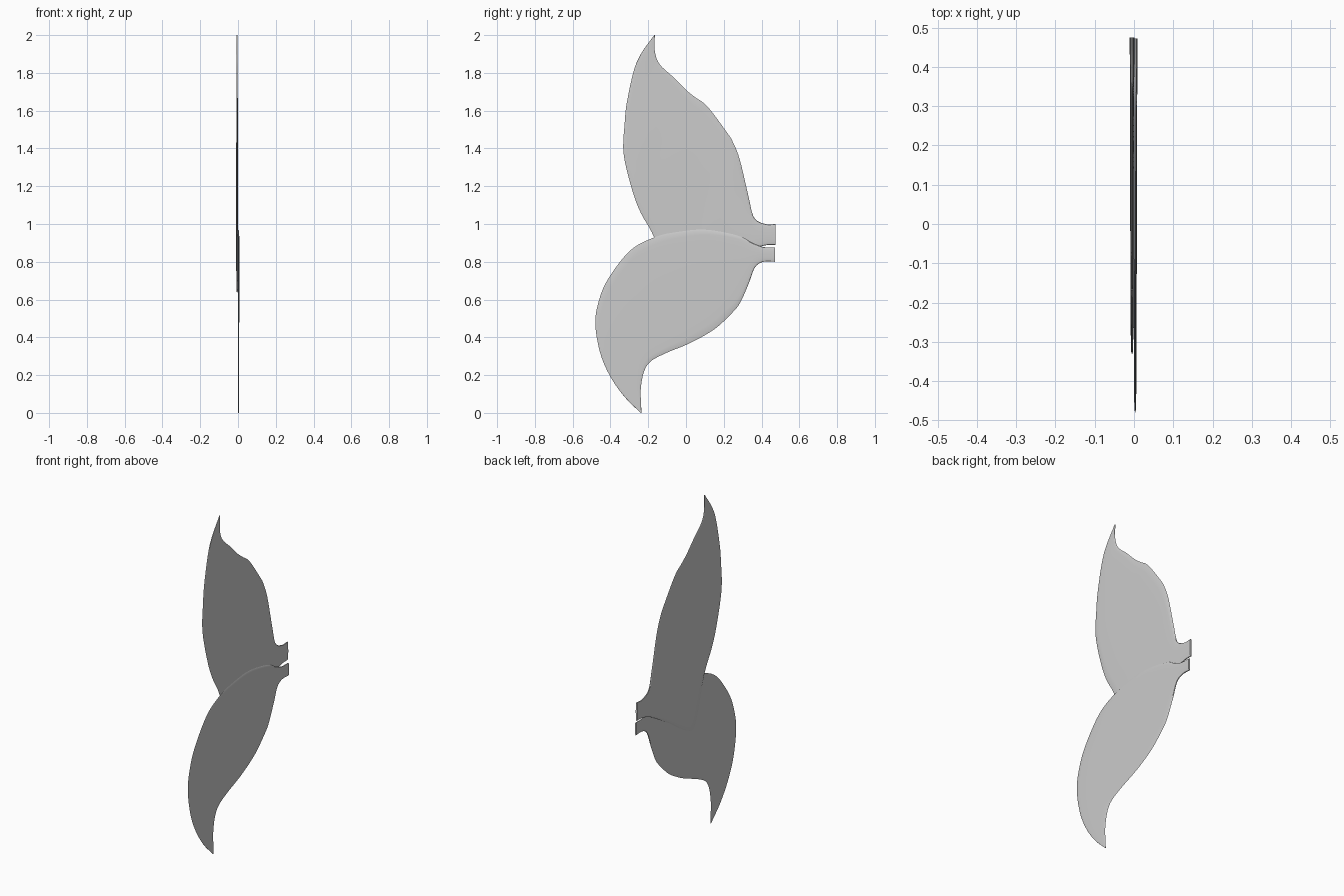
import bpy
import bmesh
import math
from mathutils import Vector

default_cube = bpy.data.objects.get("Cube")
if default_cube:
    bpy.data.objects.remove(default_cube, do_unlink=True)

STEPS = 5      # loft rows between two guide chords
RING = 24      # points around each cross-section


def catmull_rom(points, steps):
    """Smooth path through all points, passing exactly through each."""
    pts = [Vector(p) for p in points]
    path = []
    for i in range(len(pts) - 1):
        before, start = pts[max(i - 1, 0)], pts[i]
        end, after = pts[i + 1], pts[min(i + 2, len(pts) - 1)]
        for k in range(steps):
            t = k / steps
            path.append(0.5 * (2 * start + (end - before) * t
                               + (2 * before - 5 * start + 4 * end - after) * t ** 2
                               + (3 * start - before - 3 * end + after) * t ** 3))
    path.append(pts[-1])
    return path


def loft_wing(name, chords, offset, half_root, half_tip):
    """Thin wing lofted root to tip; each chord is (y, z, y, z) edge to edge."""
    edge_a = catmull_rom([c[:2] for c in chords], STEPS)
    edge_b = catmull_rom([c[2:] for c in chords], STEPS)
    bm = bmesh.new()
    rings = []
    last = len(edge_a) - 1
    for i, (a, b) in enumerate(zip(edge_a, edge_b)):
        half = half_root + (half_tip - half_root) * i / last
        ring = []
        for k in range(RING):
            angle = math.tau * k / RING
            across, bulge = math.cos(angle), math.sin(angle)
            point = a.lerp(b, 0.5 - 0.5 * across)
            x = offset + half * math.copysign(math.sqrt(abs(bulge)), bulge)
            ring.append(bm.verts.new((x, point.x, point.y)))
        rings.append(ring)

    # Skin between neighbouring sections, then close root and tip
    for lower, upper in zip(rings, rings[1:]):
        for k in range(RING):
            n = (k + 1) % RING
            bm.faces.new((lower[k], lower[n], upper[n], upper[k]))
    bm.faces.new(rings[0])
    bm.faces.new(rings[-1])
    bmesh.ops.recalc_face_normals(bm, faces=bm.faces[:])

    mesh = bpy.data.meshes.new(name)
    bm.to_mesh(mesh)
    bm.free()
    wing = bpy.data.objects.new(name, mesh)
    bpy.context.collection.objects.link(wing)
    bpy.ops.object.select_all(action='DESELECT')
    wing.select_set(True)
    bpy.context.view_layer.objects.active = wing
    bpy.ops.object.shade_smooth_by_angle(angle=math.radians(40))
    return wing


# Upper wing: trailing edge paired with lower and leading edge
upper_chords = [
    (.475, 1, .475, .89),
    (.42, 1, .41, .885),
    (.36, 1.035, .32, .85),
    (.33, 1.15, .17, .76),
    (.285, 1.34, 0, .65),
    (.25, 1.43, -.08, .66),
    (.22, 1.48, -.165, .92),
    (.115, 1.62, -.24, 1.06),
    (.05, 1.67, -.285, 1.18),
    (0, 1.71, -.33, 1.37),
    (-.07, 1.78, -.325, 1.53),
    (-.14, 1.846, -.31, 1.66),
    (-.165, 1.915, -.26, 1.86),
    (-.165, 2, -.168, 2),
]
loft_wing("upper_wing", upper_chords, -.005, .006, .003)

# Lower wing: leading edge paired with trailing edge
lower_chords = [
    (.472, .876, .472, .8),
    (.41, .878, .41, .8),
    (.35, .9, .365, .77),
    (.27, .94, .33, .68),
    (.1, .97, .285, .58),
    (-.05, .957, .235, .52),
    (-.165, .93, .16, .45),
    (-.295, .86, .08, .4),
    (-.415, .705, 0, .36),
    (-.465, .58, -.11, .315),
    (-.48, .467, -.19, .27),
    (-.455, .32, -.225, .21),
    (-.405, .2, -.24, .12),
    (-.33, .09, -.238, .06),
    (-.24, 0, -.236, 0),
]
loft_wing("lower_wing", lower_chords, .003, .006, .002)
